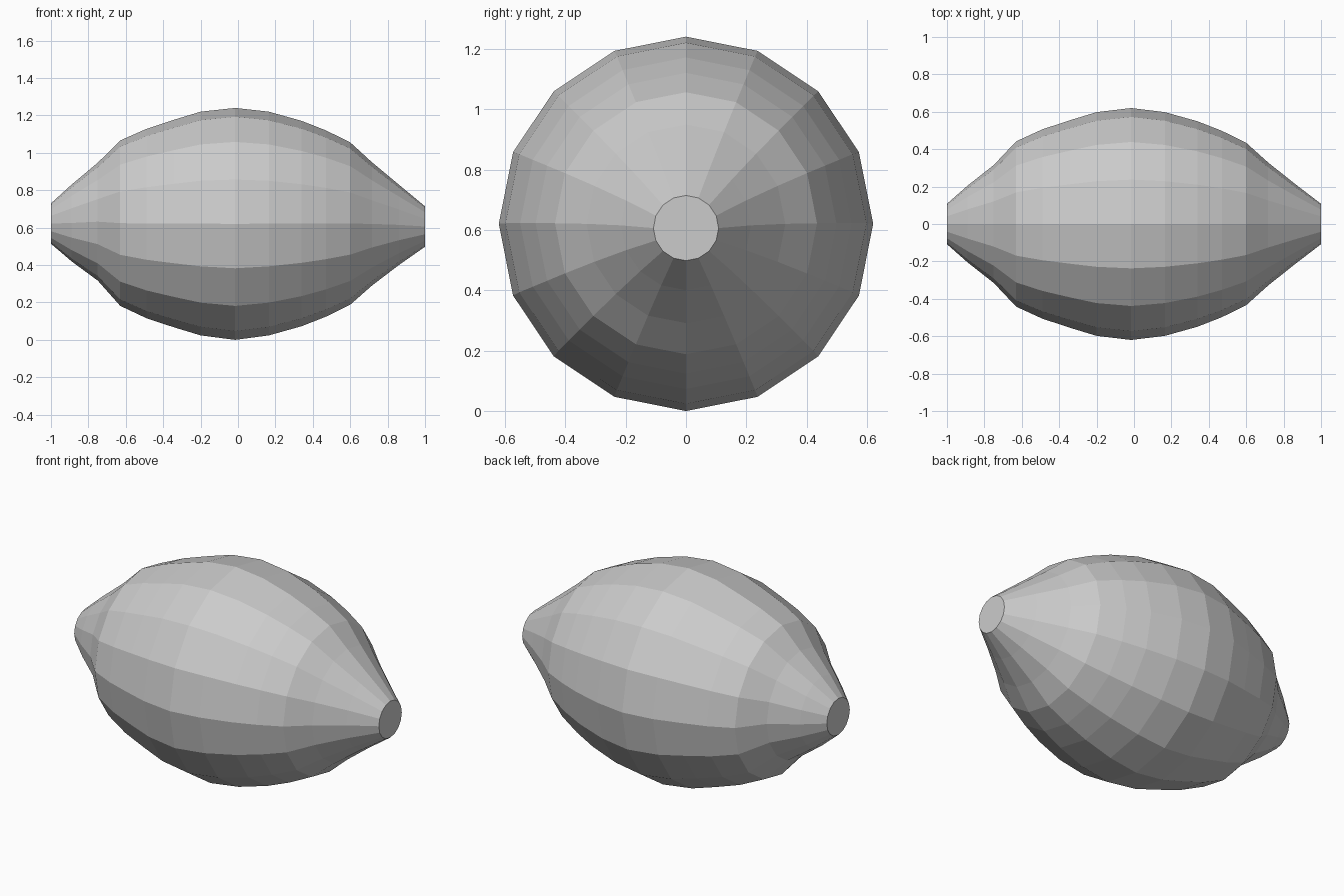
import bpy
import bmesh
from math import cos, sin, tau

cube = bpy.data.objects.get("Cube")
if cube:
    bpy.data.objects.remove(cube, do_unlink=True)

SIDES = 16

# Fruit profile from stem end to tip: x, radius, centre height
PROFILE = [
    (-1.00, 0.108, 0.622), (-0.89, 0.205, 0.625), (-0.75, 0.315, 0.632),
    (-0.63, 0.442, 0.624), (-0.49, 0.506, 0.622), (-0.345, 0.554, 0.622),
    (-0.20, 0.598, 0.622), (-0.015, 0.620, 0.620), (0.165, 0.598, 0.622),
    (0.34, 0.549, 0.622), (0.47, 0.498, 0.622), (0.60, 0.434, 0.622),
    (0.717, 0.329, 0.620), (0.86, 0.215, 0.615), (1.00, 0.108, 0.606),
]


def flat_material(name, colour):
    mat = bpy.data.materials.new(name)
    mat.use_nodes = True
    mat.diffuse_color = colour
    mat.node_tree.nodes["Principled BSDF"].inputs["Base Color"].default_value = colour
    return mat


def loft(name, profile, mat):
    """Join rings along x into a closed body with flat end caps."""
    bm = bmesh.new()
    rings = [
        [bm.verts.new((x, r * sin(tau * i / SIDES), z + r * cos(tau * i / SIDES)))
         for i in range(SIDES)]
        for x, r, z in profile
    ]
    for a, b in zip(rings, rings[1:]):
        for i in range(SIDES):
            j = (i + 1) % SIDES
            bm.faces.new((a[i], a[j], b[j], b[i]))
    bm.faces.new(rings[0])
    bm.faces.new(rings[-1])
    bmesh.ops.recalc_face_normals(bm, faces=bm.faces)
    mesh = bpy.data.meshes.new(name)
    bm.to_mesh(mesh)
    bm.free()
    mesh.materials.append(mat)
    obj = bpy.data.objects.new(name, mesh)
    bpy.context.scene.collection.objects.link(obj)
    return obj


# Faceted lemon body
loft("lemon", PROFILE, flat_material("light grey", (0.6, 0.6, 0.6, 1.0)))
